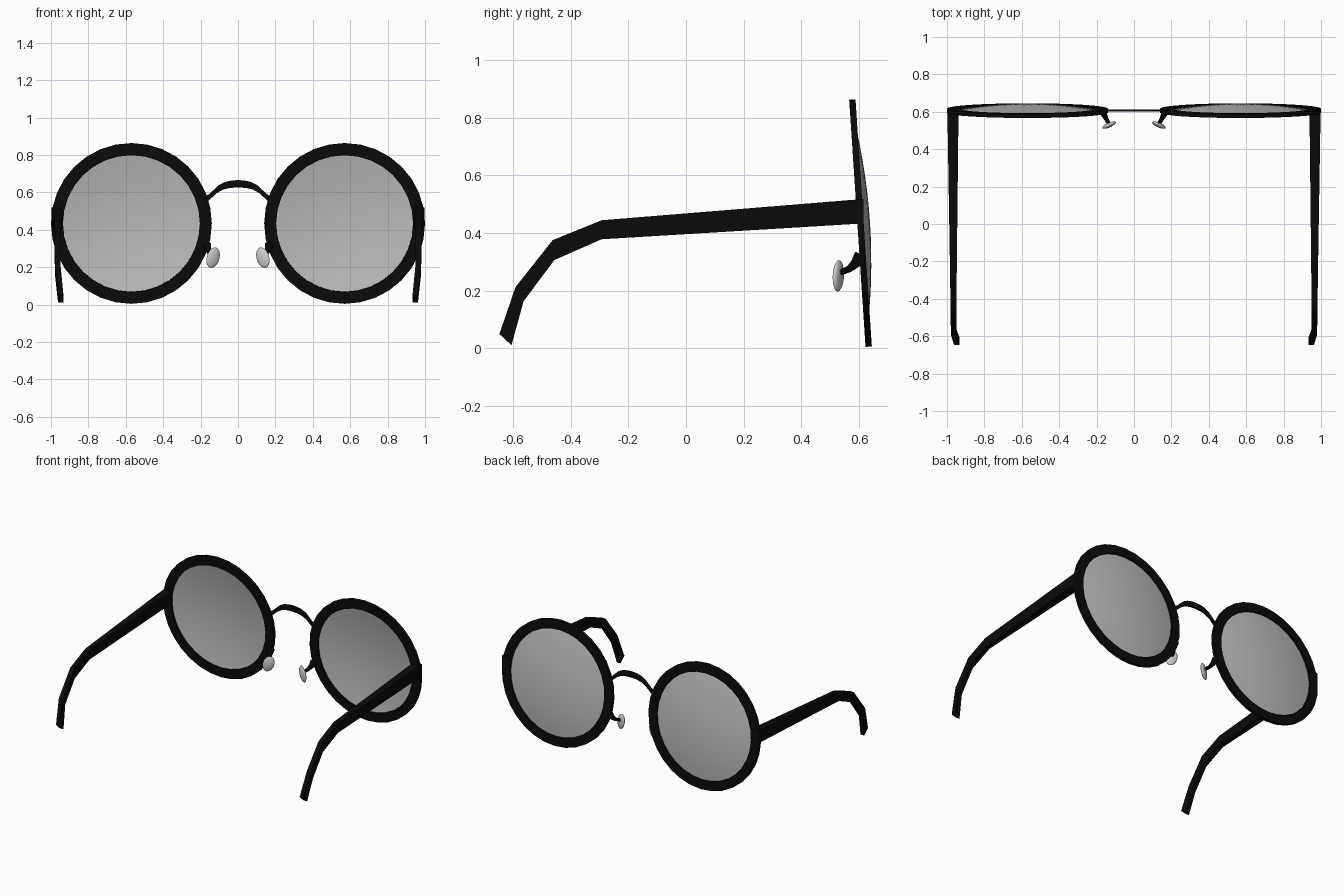
import bpy, bmesh, math
from mathutils import Matrix, Vector

if "Cube" in bpy.data.objects:
    bpy.data.objects.remove(bpy.data.objects["Cube"])

TILT = 0.066                      # the lens plane leans back at the top
CENTRE = Vector((0.57, 0.606, 0.434))
RIM_OUT, RIM_IN, RIM_T = 0.43, 0.366, 0.011


def material(name, v):
    m = bpy.data.materials.new(name)
    m.diffuse_color = (v, v, v, 1)
    m.use_nodes = True
    m.node_tree.nodes["Principled BSDF"].inputs["Base Color"].default_value = m.diffuse_color
    return m


BLACK = material("black_frame", 0.003)
LENS = material("grey_lens", 0.52)
PAD = material("pale_pad", 0.62)


def finish(bm, name, mat, smooth=False, mirror=True, closed=True):
    if closed:
        bmesh.ops.recalc_face_normals(bm, faces=bm.faces)
    me = bpy.data.meshes.new(name)
    bm.to_mesh(me)
    bm.free()
    me.materials.append(mat)
    for p in me.polygons:
        p.use_smooth = smooth
    ob = bpy.data.objects.new(name, me)
    bpy.context.collection.objects.link(ob)
    if mirror:
        ob.modifiers.new("mirror_sides", 'MIRROR').use_mirror_merge = False
    return ob


def loft(rings, name, mat, closed=False, **kw):
    """Skin a row of equal rings into a tube, capped or joined end to end."""
    bm = bmesh.new()
    vr = [[bm.verts.new(p) for p in r] for r in rings]
    n = len(vr[0])
    pairs = list(zip(vr, vr[1:])) + ([(vr[-1], vr[0])] if closed else [])
    for a, b in pairs:
        for i in range(n):
            j = (i + 1) % n
            bm.faces.new((a[i], a[j], b[j], b[i]))
    if not closed:
        bm.faces.new(vr[0])
        bm.faces.new(vr[-1])
    return finish(bm, name, mat, **kw)


def on_lens_plane(r, a, depth):
    p = Vector((r * math.cos(a), depth, r * math.sin(a)))
    return CENTRE + Matrix.Rotation(TILT, 3, 'X') @ p


# Round rims: flat rectangular section
profile = [(RIM_OUT, -RIM_T), (RIM_OUT, RIM_T), (RIM_IN, RIM_T), (RIM_IN, -RIM_T)]
loft([[on_lens_plane(r, math.tau * k / 32, d) for r, d in profile] for k in range(32)],
     "rims", BLACK, closed=True)

# Lenses: shallow domes bulging to the outside
bm = bmesh.new()
N, STEPS, R, BULGE = 32, 7, 0.37, 0.033
tip = bm.verts.new(on_lens_plane(0, 0, BULGE))
prev = None
for s in range(1, STEPS + 1):
    t = s / STEPS
    ring = [bm.verts.new(on_lens_plane(R * t, math.tau * k / N, BULGE * (1 - t * t)))
            for k in range(N)]
    for k in range(N):
        j = (k + 1) % N
        if prev:
            bm.faces.new((prev[k], prev[j], ring[j], ring[k]))
        else:
            bm.faces.new((tip, ring[j], ring[k]))
    prev = ring
bmesh.ops.recalc_face_normals(bm, faces=bm.faces)
if tip.normal.y < 0:
    bmesh.ops.reverse_faces(bm, faces=bm.faces)
finish(bm, "lenses", LENS, smooth=True, closed=False)

# Bridge: thin arch, (x, lower z, upper z)
half = [(0.19, 0.50, 0.575), (0.16, 0.54, 0.592), (0.135, 0.565, 0.615),
        (0.105, 0.595, 0.641), (0.075, 0.614, 0.655), (0.04, 0.624, 0.663)]
arch = half + [(0, 0.626, 0.666)] + [(-x, a, b) for x, a, b in reversed(half)]
rings = []
for x, lo, hi in arch:
    shift = 0.018 * (abs(x) / 0.19) * (1 if x > 0 else -1)
    rings.append([(x + shift, 0.602, lo), (x + shift, 0.612, lo),
                  (x - shift * 0.5, 0.612, hi), (x - shift * 0.5, 0.602, hi)])
loft(rings, "bridge", BLACK, mirror=False)

# Temples: upper (y, z), lower (y, z), inner x, outer x
temple = [((0.617, 0.518), (0.617, 0.433), 0.938, 0.998),
          ((-0.293, 0.444), (-0.293, 0.378), 0.948, 0.983),
          ((-0.463, 0.375), (-0.457, 0.306), 0.950, 0.981),
          ((-0.592, 0.212), (-0.564, 0.163), 0.949, 0.979),
          ((-0.648, 0.049), (-0.606, 0.010), 0.933, 0.962)]
loft([[(xi, *u), (xo, *u), (xo, *l), (xi, *l)] for u, l, xi, xo in temple],
     "temples", BLACK)

# Nose pad arms: short bent wires from the rim to the pad
path = [Vector(p) for p in ((0.168, 0.606, 0.318), (0.160, 0.586, 0.292),
                            (0.150, 0.565, 0.274), (0.134, 0.535, 0.262))]
rings = []
for i, p in enumerate(path):
    d = (path[min(i + 1, 3)] - path[max(i - 1, 0)]).normalized()
    a = d.cross(Vector((0, 0, 1))).normalized()
    b = a.cross(d)
    r = (0.026, 0.017, 0.012, 0.010)[i]
    rings.append([p + r * (a * math.cos(math.tau * k / 8) + b * math.sin(math.tau * k / 8))
                  for k in range(8)])
loft(rings, "pad_arms", BLACK)

# Nose pads: flattened ovals facing inward and back
up = Vector((-0.32, 0.1, 1)).normalized()
n = Vector((-0.42, -0.9, 0))
n = (n - up * n.dot(up)).normalized()
side = up.cross(n)
basis = Matrix((side, n, up)).transposed().to_4x4()
bm = bmesh.new()
bmesh.ops.create_uvsphere(
    bm, u_segments=20, v_segments=12, radius=1,
    matrix=Matrix.Translation((0.133, 0.529, 0.251)) @ basis @ Matrix.Diagonal((0.037, 0.013, 0.056, 1)))
finish(bm, "nose_pads", PAD, smooth=True)
